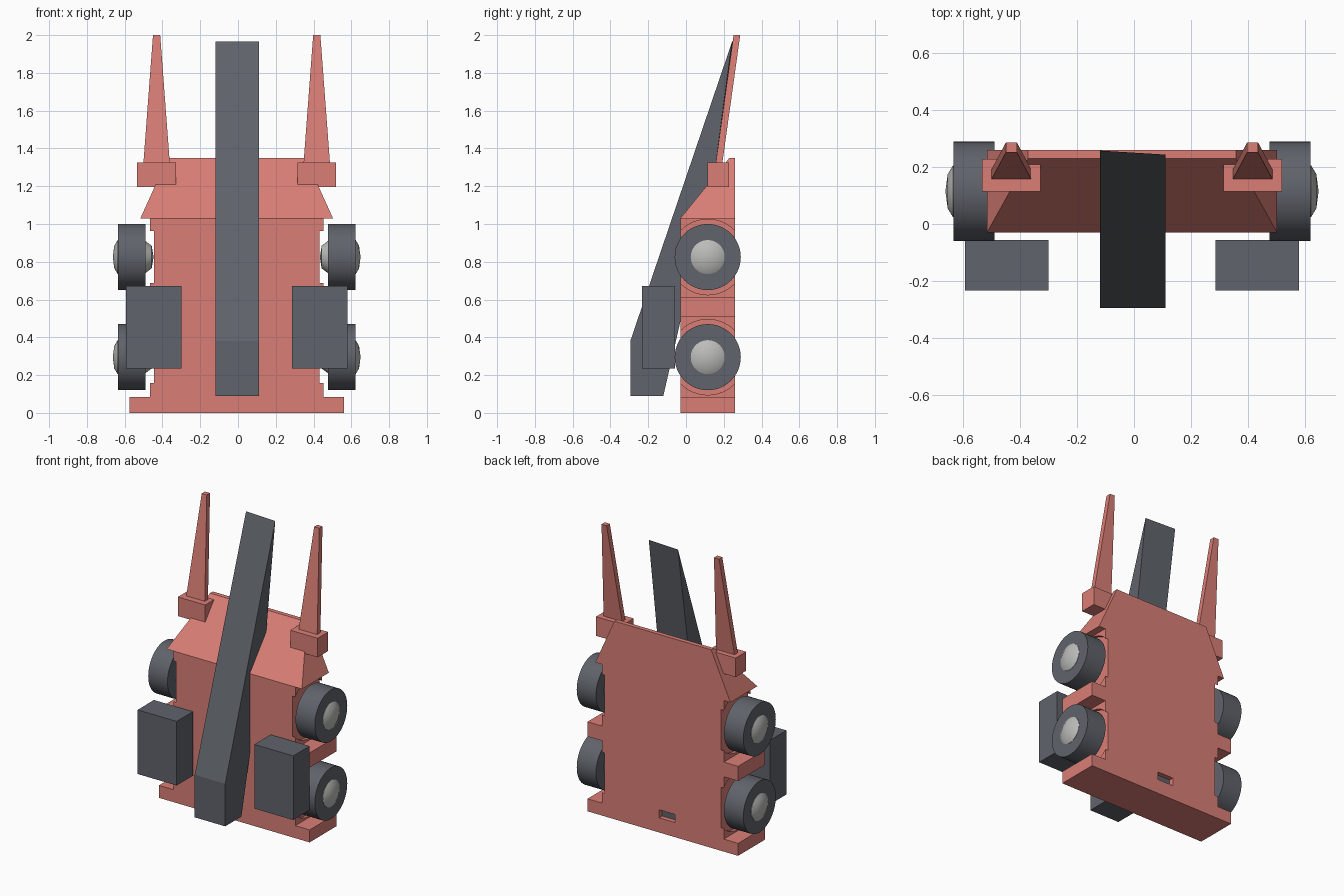
import bpy, bmesh, math
from mathutils import Matrix, Vector

if "Cube" in bpy.data.objects:
    bpy.data.objects.remove(bpy.data.objects["Cube"], do_unlink=True)

CX = -0.007          # centre line of the hull
FRONT, BACK = -0.03, 0.26


def material(name, rgb):
    m = bpy.data.materials.new(name)
    m.use_nodes = True
    m.diffuse_color = (*rgb, 1)
    m.node_tree.nodes["Principled BSDF"].inputs["Base Color"].default_value = (*rgb, 1)
    return m


RED = material("salmon red", (0.70, 0.21, 0.18))
GREY = material("dark grey", (0.115, 0.125, 0.145))
HUB = material("light grey", (0.50, 0.50, 0.49))


def finish(name, bm, mat):
    bmesh.ops.recalc_face_normals(bm, faces=bm.faces)
    mesh = bpy.data.meshes.new(name)
    bm.to_mesh(mesh)
    bm.free()
    mesh.materials.append(mat)
    ob = bpy.data.objects.new(name, mesh)
    bpy.context.collection.objects.link(ob)
    return ob


def frustum(name, mat, low, high, z0, z1):
    """Solid between two rectangles, each given as (x0, x1, y0, y1)."""
    bm = bmesh.new()
    rings = []
    for (x0, x1, y0, y1), z in ((low, z0), (high, z1)):
        rings.append([bm.verts.new((x, y, z))
                      for x, y in ((x0, y0), (x1, y0), (x1, y1), (x0, y1))])
    a, b = rings
    bm.faces.new(a)
    bm.faces.new(b)
    for i in range(4):
        j = (i + 1) % 4
        bm.faces.new((a[i], a[j], b[j], b[i]))
    return finish(name, bm, mat)


def box(name, mat, x0, x1, y0, y1, z0, z1):
    rect = (x0, x1, y0, y1)
    return frustum(name, mat, rect, rect, z0, z1)


def lathe(name, mat, profile, side, y, z, smooth=True, steps=48):
    """Spin (radius, distance from the centre line) points about an x axis."""
    bm = bmesh.new()
    verts = [bm.verts.new((side * d, 0, r)) for r, d in profile]
    edges = [bm.edges.new(p) for p in zip(verts, verts[1:])]
    bmesh.ops.spin(bm, geom=verts + edges, cent=(0, 0, 0), axis=(1, 0, 0),
                   angle=math.tau, steps=steps)
    bmesh.ops.remove_doubles(bm, verts=bm.verts, dist=0.0005)
    bmesh.ops.translate(bm, verts=bm.verts, vec=(CX, y, z))
    ob = finish(name, bm, mat)
    if smooth:
        bpy.ops.object.select_all(action='DESELECT')
        ob.select_set(True)
        bpy.context.view_layer.objects.active = ob
        bpy.ops.object.shade_smooth_by_angle(angle=math.radians(35))
    return ob


def cut(target, cutter):
    mod = target.modifiers.new("cut", 'BOOLEAN')
    mod.operation = 'DIFFERENCE'
    mod.solver = 'EXACT'
    mod.object = cutter
    bpy.context.view_layer.objects.active = target
    bpy.ops.object.modifier_apply(modifier=mod.name)
    bpy.data.objects.remove(cutter, do_unlink=True)


# Hull with a small recess in the back
hull = box("hull", RED, CX - 0.46, CX + 0.46, FRONT, BACK, 0.04, 1.03)
cut(hull, box("slot_cutter", RED, -0.10, 0.02, BACK - 0.04, BACK + 0.05, 0.10, 0.155))
box("slot_plate", GREY, -0.10, 0.02, BACK - 0.04, BACK - 0.032, 0.10, 0.155)

# Ledges below the wheels
box("base_ledge", RED, CX - 0.568, CX + 0.568, FRONT, BACK, 0, 0.085)
box("middle_ledge", RED, CX - 0.568, CX + 0.568, FRONT, BACK, 0.51, 0.61)

# Sloped roof, wider than the hull at its foot
frustum("roof", RED, (CX - 0.51, CX + 0.51, FRONT, BACK),
        (CX - 0.365, CX + 0.365, 0.23, BACK), 1.03, 1.35)

for side, label in ((1, "left"), (-1, "right")):
    # Wheels, hubs and round wheel wells
    for z, row in ((0.825, "upper"), (0.295, "lower")):
        well = lathe("well_cutter", RED, [(0, 0.438), (0.2, 0.438), (0.2, 0.54), (0, 0.54)],
                     side, 0.115, z, smooth=False)
        cut(hull, well)
        lathe(f"{label}_{row}_wheel", GREY,
              [(0.09, 0.483), (0.175, 0.483), (0.175, 0.628), (0.09, 0.628), (0.09, 0.483)],
              side, 0.115, z)
        lathe(f"{label}_{row}_hub", HUB,
              [(0, 0.44), (0.06, 0.45), (0.09, 0.49), (0.09, 0.63), (0.06, 0.648), (0, 0.656)],
              side, 0.115, z)

    # Horn sockets and tapered horns
    x = CX + side * 0.424
    box(f"{label}_horn_socket", RED, x - 0.103, x + 0.103, 0.115, 0.228, 1.195, 1.325)
    frustum(f"{label}_horn", RED, (x - 0.07, x + 0.07, 0.157, 0.192),
            (x - 0.019, x + 0.019, 0.252, 0.287), 1.32, 2.0)

    # Blocks in front of the hull
    x = CX + side * 0.44
    box(f"{label}_block", GREY, x - 0.147, x + 0.147, -0.233, -0.057, 0.235, 0.672)

# Leaning central beam, tapering to an edge at the tip
bm = bmesh.new()
profile = [(-0.295, 0.09), (-0.295, 0.38), (0.25, 1.965), (0.15, 1.27), (-0.12, 0.09)]
rings = []
for x, shift in ((-0.12, 0.008), (0.11, -0.006)):
    rings.append([bm.verts.new((x, y + (shift if z > 1.9 else 0), z)) for y, z in profile])
for ring in rings:
    bm.faces.new(ring)
for i in range(len(profile)):
    j = (i + 1) % len(profile)
    bm.faces.new((rings[0][i], rings[0][j], rings[1][j], rings[1][i]))
finish("central_beam", bm, GREY)
